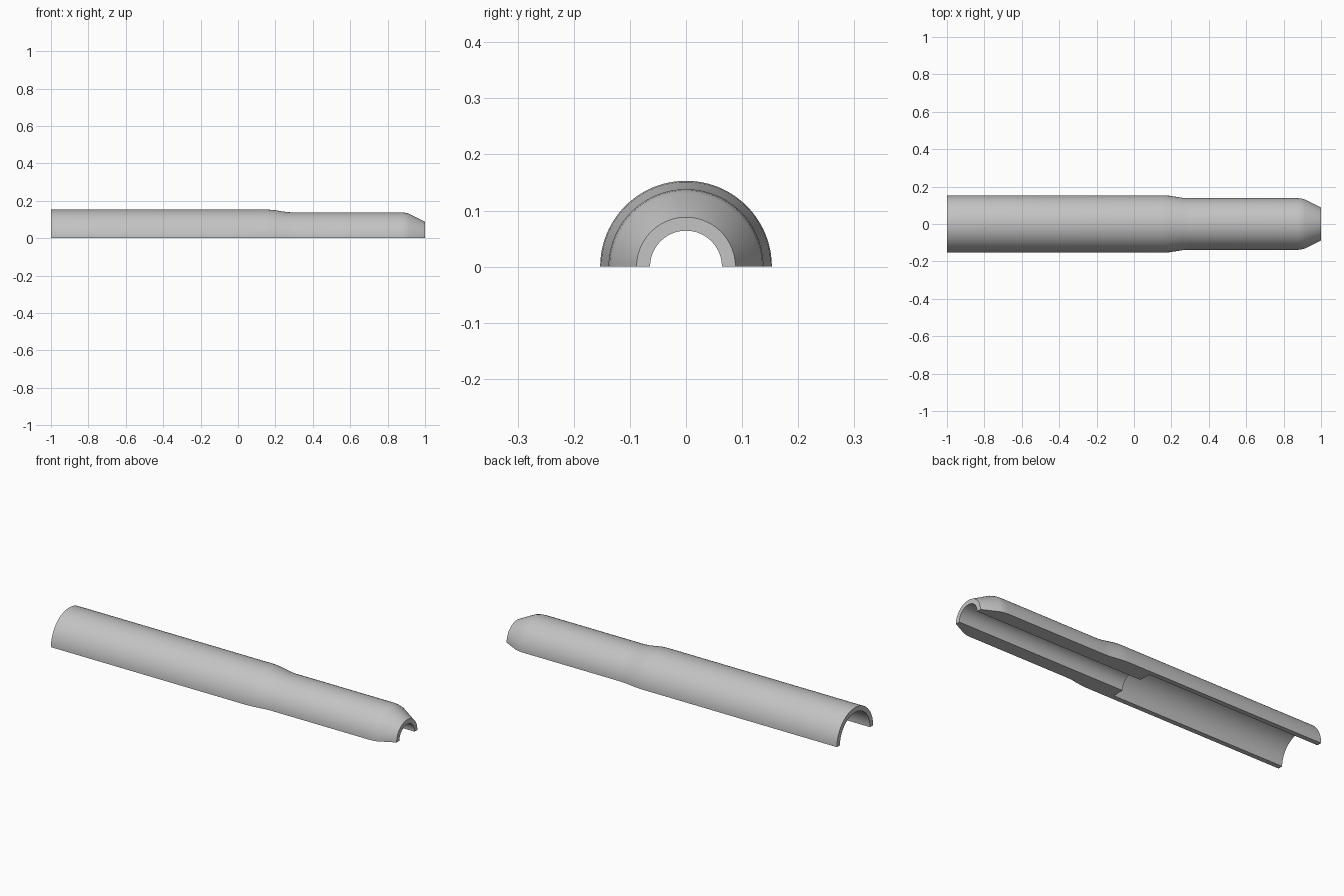
import bpy, bmesh, math
from mathutils import Matrix

old = bpy.data.objects.get("Cube")
if old:
    bpy.data.objects.remove(old, do_unlink=True)

# Plain grey finish
grey = bpy.data.materials.new("light grey")
grey.use_nodes = True
colour = (0.55, 0.55, 0.55, 1)
grey.diffuse_color = colour
grey.node_tree.nodes["Principled BSDF"].inputs["Base Color"].default_value = colour

# Wall section as (x, radius): outer skin with a shoulder and tapered nose
outer = [(-1, 0.153), (0.16, 0.153), (0.19, 0.151), (0.26, 0.14), (0.29, 0.138),
         (0.875, 0.138), (0.895, 0.136), (0.915, 0.131), (1, 0.088)]
# Narrow bore, then a step out to the wide bore
inner = [(1, 0.064), (0.015, 0.064), (0.015, 0.127), (-1, 0.127)]
section = outer + inner
STEPS = 48

# Sweep the section through a half turn to make the cut-away tube
bm = bmesh.new()
rings = []
for i in range(STEPS + 1):
    turn = Matrix.Rotation(math.pi * i / STEPS, 4, 'X')
    rings.append([bm.verts.new((x, r * turn[1][1], r * turn[2][1])) for x, r in section])
n = len(section)
for a, b in zip(rings, rings[1:]):
    for k in range(n):
        m = (k + 1) % n
        bm.faces.new((a[k], a[m], b[m], b[k]))

# Flat cut faces along both lower edges
bm.faces.new(rings[0])
bm.faces.new(rings[-1])
bmesh.ops.recalc_face_normals(bm, faces=bm.faces)

mesh = bpy.data.meshes.new("half_tube")
bm.to_mesh(mesh)
bm.free()
tube = bpy.data.objects.new("half_tube", mesh)
bpy.context.collection.objects.link(tube)
mesh.materials.append(grey)

# Smooth skin with crisp rims
bpy.ops.object.select_all(action='DESELECT')
tube.select_set(True)
bpy.context.view_layer.objects.active = tube
bpy.ops.object.shade_smooth_by_angle(angle=math.radians(30))
